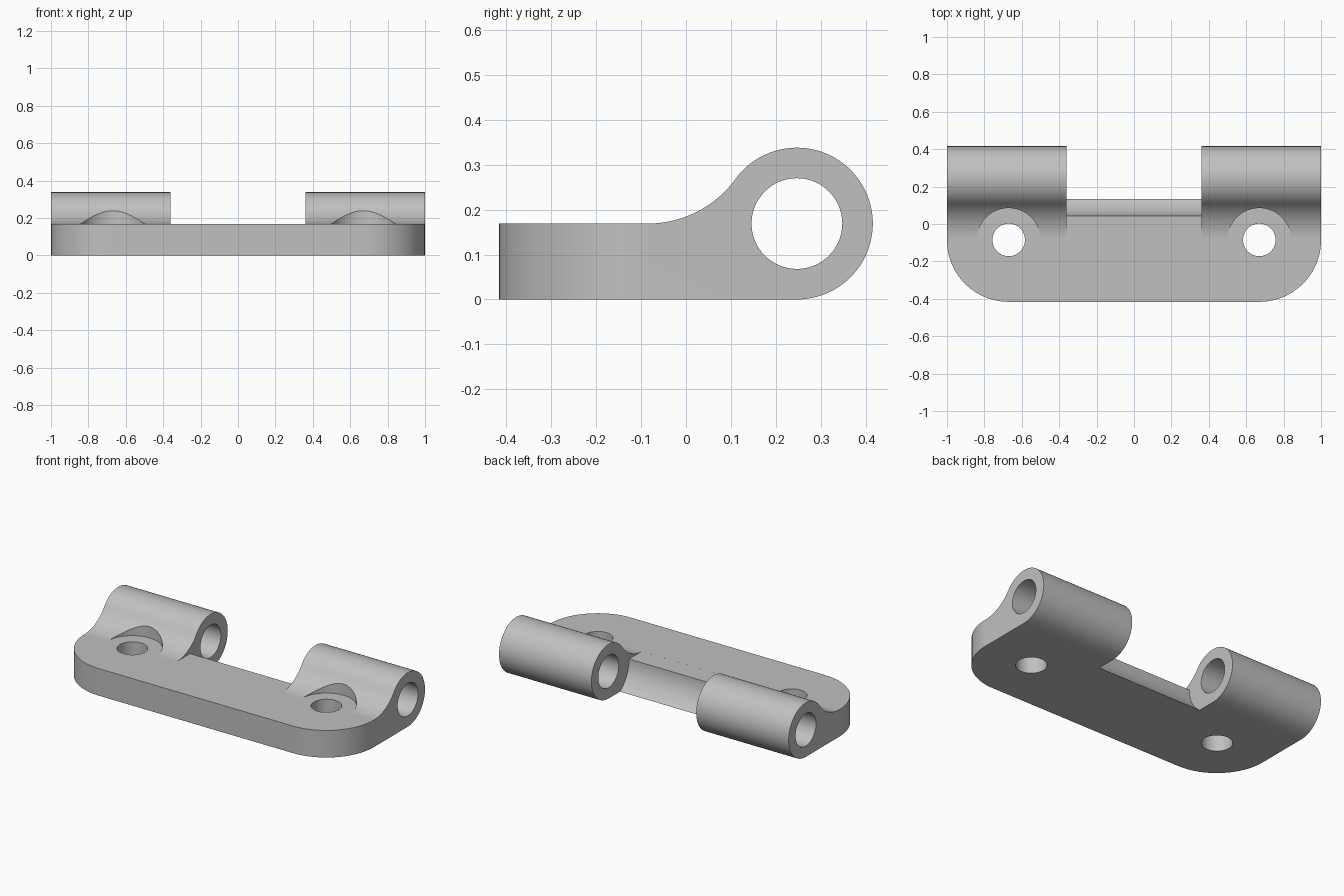
import bpy
import bmesh
from math import sin, cos, atan2, sqrt, pi, radians
from mathutils import Matrix

old = bpy.data.objects.get("Cube")
if old:
    bpy.data.objects.remove(old, do_unlink=True)

# Main dimensions
HALF = 1.0            # half length
FRONT = -0.416        # front edge of the plate
R = 0.169             # barrel radius, also plate thickness
BY, BZ = 0.247, R     # barrel axis
PIN_R = 0.101
CLEAR_R = 0.203       # clearance scoop between the barrels
FILLET_Y = -0.085     # where the plate starts to sweep up
GAP = 0.362           # half width of the gap between barrels
SCREW_X, SCREW_Y, SCREW_R = 0.67, -0.085, 0.087
SEAT_R = 0.17

steel = bpy.data.materials.new("plain grey")
steel.use_nodes = True
GREY = (0.53, 0.53, 0.53, 1)
steel.diffuse_color = GREY
steel.node_tree.nodes["Principled BSDF"].inputs["Base Color"].default_value = GREY


def arc(cy, cz, r, a0, a1, n):
    return [(cy + r * cos(a0 + (a1 - a0) * i / n),
             cz + r * sin(a0 + (a1 - a0) * i / n)) for i in range(n + 1)]


def add_object(name, bm):
    bmesh.ops.recalc_face_normals(bm, faces=bm.faces)
    mesh = bpy.data.meshes.new(name)
    bm.to_mesh(mesh)
    bm.free()
    mesh.materials.append(steel)
    obj = bpy.data.objects.new(name, mesh)
    bpy.context.collection.objects.link(obj)
    return obj


def prism(profile, half):
    """Side profile in y, z stretched along x."""
    bm = bmesh.new()
    face = bm.faces.new([bm.verts.new((-half, y, z)) for y, z in profile])
    out = bmesh.ops.extrude_face_region(bm, geom=[face])
    moved = [g for g in out["geom"] if isinstance(g, bmesh.types.BMVert)]
    bmesh.ops.translate(bm, verts=moved, vec=(2 * half, 0, 0))
    return bm


def cylinder(name, r, depth, matrix):
    bm = bmesh.new()
    bmesh.ops.create_cone(bm, cap_ends=True, segments=72, radius1=r, radius2=r,
                          depth=depth, matrix=matrix)
    return add_object(name, bm)


# Side profile: flat plate, concave sweep, round barrel
dy = BY - FILLET_Y
sweep = (dy * dy - R * R) / (2 * R)
tangent = atan2(sweep, -dy)
profile = [(FRONT, R), (FRONT, 0)]
profile += arc(BY, BZ, R, -pi / 2, tangent, 56)
profile += arc(FILLET_Y, R + sweep, sweep, tangent - pi, -pi / 2, 24)[1:]
bm = prism(profile, HALF)

# Rounded front corners
corners = [e for e in bm.edges
           if all(abs(v.co.y - FRONT) < 1e-5 for v in e.verts)
           and abs(e.verts[0].co.x - e.verts[1].co.x) < 1e-5]
bmesh.ops.bevel(bm, geom=corners, offset=FILLET_Y - FRONT - 0.001, segments=20,
                profile=0.5, affect='EDGES', clamp_overlap=False)
body = add_object("hinge_leaf", bm)

# Cutters: gap between barrels, pin bore, screw holes and their head seats
gap = [(FILLET_Y + 0.005, R)] + arc(BY, BZ, CLEAR_R, pi, 1.5 * pi, 28)
gap += [(0.6, BZ - CLEAR_R), (0.6, 0.5), (FILLET_Y + 0.005, 0.5)]
cutters = [
    add_object("gap_cutter", prism(gap, GAP)),
    cylinder("pin_bore_cutter", PIN_R, 3,
             Matrix.Translation((0, BY, BZ)) @ Matrix.Rotation(pi / 2, 4, 'Y')),
]
for side, x in (("left", SCREW_X), ("right", -SCREW_X)):
    cutters.append(cylinder(side + "_seat_cutter", SEAT_R, 0.4,
                            Matrix.Translation((x, SCREW_Y, R + 0.2002))))
    cutters.append(cylinder(side + "_screw_cutter", SCREW_R, 1,
                            Matrix.Translation((x, SCREW_Y, 0.1))))

bpy.ops.object.select_all(action='DESELECT')
bpy.context.view_layer.objects.active = body
body.select_set(True)
for cutter in cutters:
    mod = body.modifiers.new(cutter.name, 'BOOLEAN')
    mod.operation = 'DIFFERENCE'
    mod.solver = 'EXACT'
    mod.object = cutter
    bpy.ops.object.modifier_apply(modifier=mod.name)
    bpy.data.objects.remove(cutter, do_unlink=True)

# Smooth curves, crisp edges, even flats
bpy.ops.object.shade_smooth_by_angle(angle=radians(25))
flats = body.modifiers.new("even flats", 'WEIGHTED_NORMAL')
flats.keep_sharp = True
